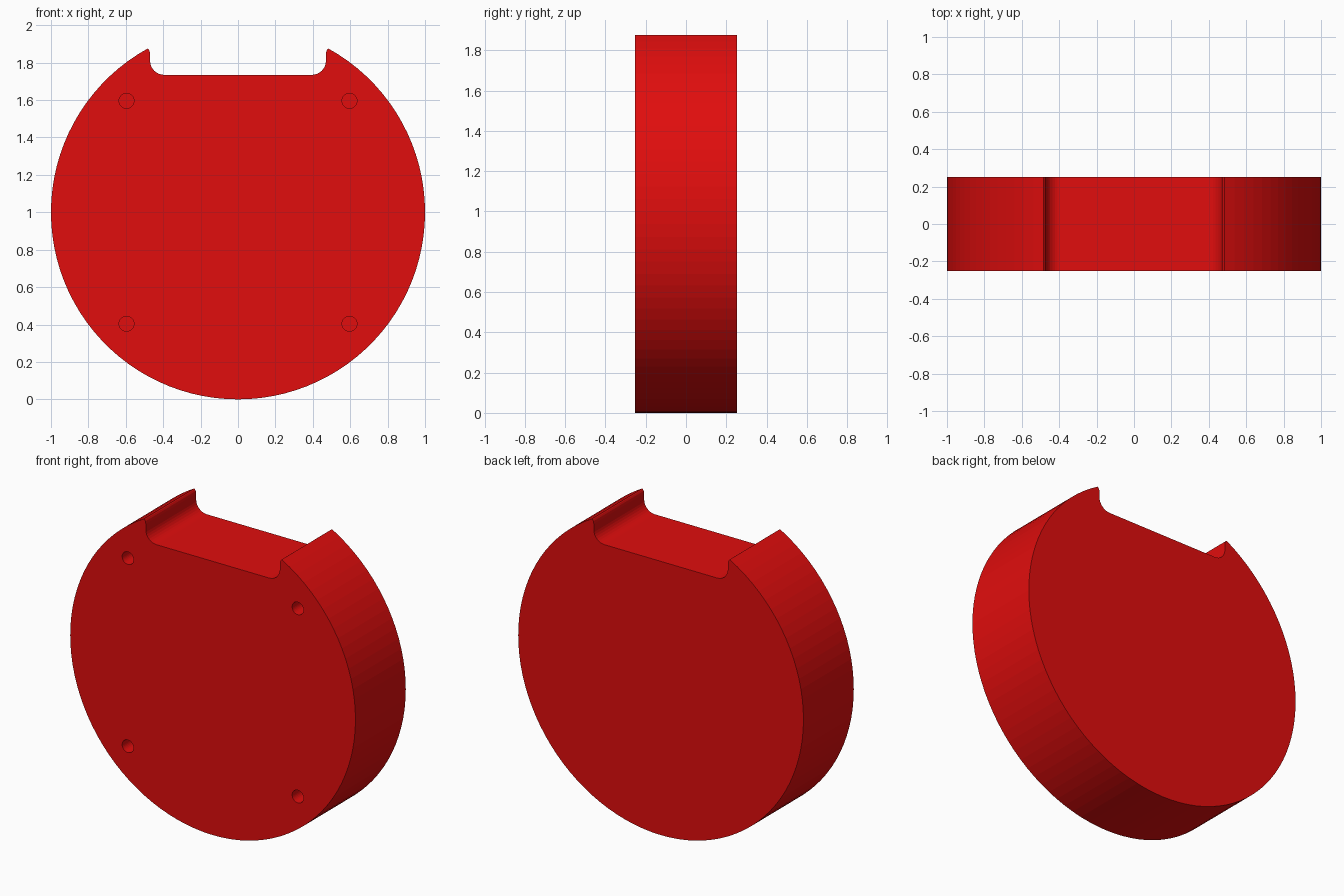
import bpy, bmesh
from math import sin, cos, pi, atan2, radians

if "Cube" in bpy.data.objects:
    bpy.data.objects.remove(bpy.data.objects["Cube"])

HALF = 0.252  # half thickness

# right half of the outline: rim arc, rounded lip, notch wall, fillet to the floor
end = atan2(0.876, 0.483)
half = [(cos(a), 1 + sin(a)) for a in
        (-pi / 2 + (end + pi / 2) * i / 42 for i in range(1, 43))]
half += [(0.478, 1.872), (0.473, 1.862), (0.47, 1.847)]
r, fx, fz = 0.075, 0.395, 1.81
half += [(fx + r * cos(a), fz - r * sin(a)) for a in (pi / 2 * i / 8 for i in range(9))]
outline = [(0, 0)] + half + [(-x, z) for x, z in reversed(half)]


def mesh_object(name, bm):
    bmesh.ops.recalc_face_normals(bm, faces=bm.faces)
    me = bpy.data.meshes.new(name)
    bm.to_mesh(me)
    bm.free()
    ob = bpy.data.objects.new(name, me)
    bpy.context.collection.objects.link(ob)
    return ob


def prism(bm, points, y0, y1):
    face = bm.faces.new([bm.verts.new((x, y0, z)) for x, z in points])
    ext = bmesh.ops.extrude_face_region(bm, geom=[face], use_keep_orig=True)
    for v in ext["geom"]:
        if isinstance(v, bmesh.types.BMVert):
            v.co.y = y1


# notched disc
bm = bmesh.new()
prism(bm, outline, -HALF, HALF)
body = mesh_object("notched_disc", bm)

# four blind screw holes in the front face
bm = bmesh.new()
for cx in (-0.596, 0.596):
    for cz in (0.404, 1.596):
        ring = [(cx + 0.04 * cos(2 * pi * i / 32), cz + 0.04 * sin(2 * pi * i / 32))
                for i in range(32)]
        prism(bm, ring, -HALF - 0.1, -HALF + 0.2)
cutter = mesh_object("hole_cutter", bm)
cutter.hide_render = True
cutter.hide_set(True)

mod = body.modifiers.new("holes", "BOOLEAN")
mod.operation = "DIFFERENCE"
mod.solver = "EXACT"
mod.object = cutter

# red finish
red = bpy.data.materials.new("red")
red.diffuse_color = (0.75, 0.004, 0.004, 1)
red.use_nodes = True
red.node_tree.nodes["Principled BSDF"].inputs["Base Color"].default_value = red.diffuse_color
body.data.materials.append(red)
